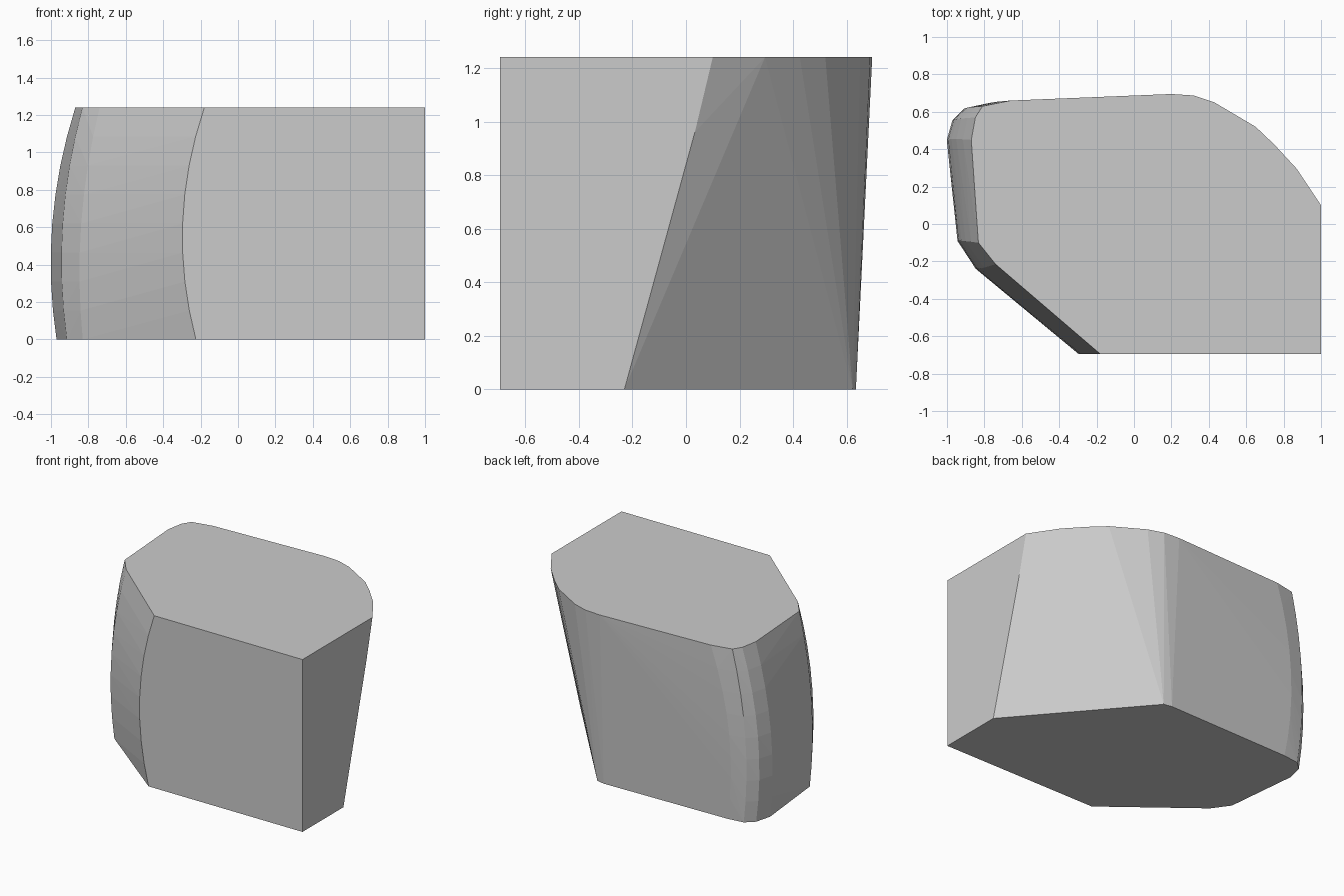
import bpy, bmesh, math

if "Cube" in bpy.data.objects:
    bpy.data.objects.remove(bpy.data.objects["Cube"])

H, MID = 1.24, 0.5

# Left side and front corner outline: (x, y) at the bottom, the widest level and the top
left_bottom = [(-.225, -.695), (-.83, -.22), (-.915, -.10), (-.97, .43), (-.94, .545), (-.88, .60), (-.76, .615)]
left_mid = [(-.297, -.695), (-.845, -.24), (-.943, -.09), (-1.0, .45), (-.97, .555), (-.91, .615), (-.80, .637)]
left_top = [(-.18, -.695), (-.74, -.215), (-.832, -.10), (-.87, .45), (-.848, .57), (-.81, .63), (-.66, .66)]

# Flat right and rounded back corner, which fans down to one corner at the bottom
right_bottom = [(1, -.695), (1, -.23), (.27, .622), (.21, .634)]
right_top = [(1, -.695), (1, .10), (.87, .295), (.75, .425), (.65, .52),
             (.43, .65), (.32, .687), (.20, .695)]


def blend(a, b, c, z):
    """Quadratic through three heights, giving the barrelled left side."""
    return (a * (z - MID) * (z - H) / (MID * H)
            + b * z * (z - H) / (MID * (MID - H))
            + c * z * (z - MID) / (H * (H - MID)))


points = [(x, y, 0) for x, y in right_bottom] + [(x, y, H) for x, y in right_top]
points.append((1, .033, .96))
levels = 8
for i in range(levels + 1):
    z = H * i / levels
    for p, q, r in zip(left_bottom, left_mid, left_top):
        y = -.695 if p[1] == -.695 else blend(p[1], q[1], r[1], z)
        points.append((blend(p[0], q[0], r[0], z), y, z))

# Skin the outlines into one convex block
bm = bmesh.new()
for p in points:
    bm.verts.new(p)
hull = bmesh.ops.convex_hull(bm, input=bm.verts[:])
loose = [v for v in bm.verts if not v.link_faces]
bmesh.ops.delete(bm, geom=loose, context='VERTS')
bmesh.ops.dissolve_limit(bm, angle_limit=math.radians(0.3), verts=bm.verts[:], edges=bm.edges[:])
bmesh.ops.recalc_face_normals(bm, faces=bm.faces[:])
mesh = bpy.data.meshes.new("rounded_block")
bm.to_mesh(mesh)
bm.free()
block = bpy.data.objects.new("rounded_block", mesh)
bpy.context.collection.objects.link(block)
